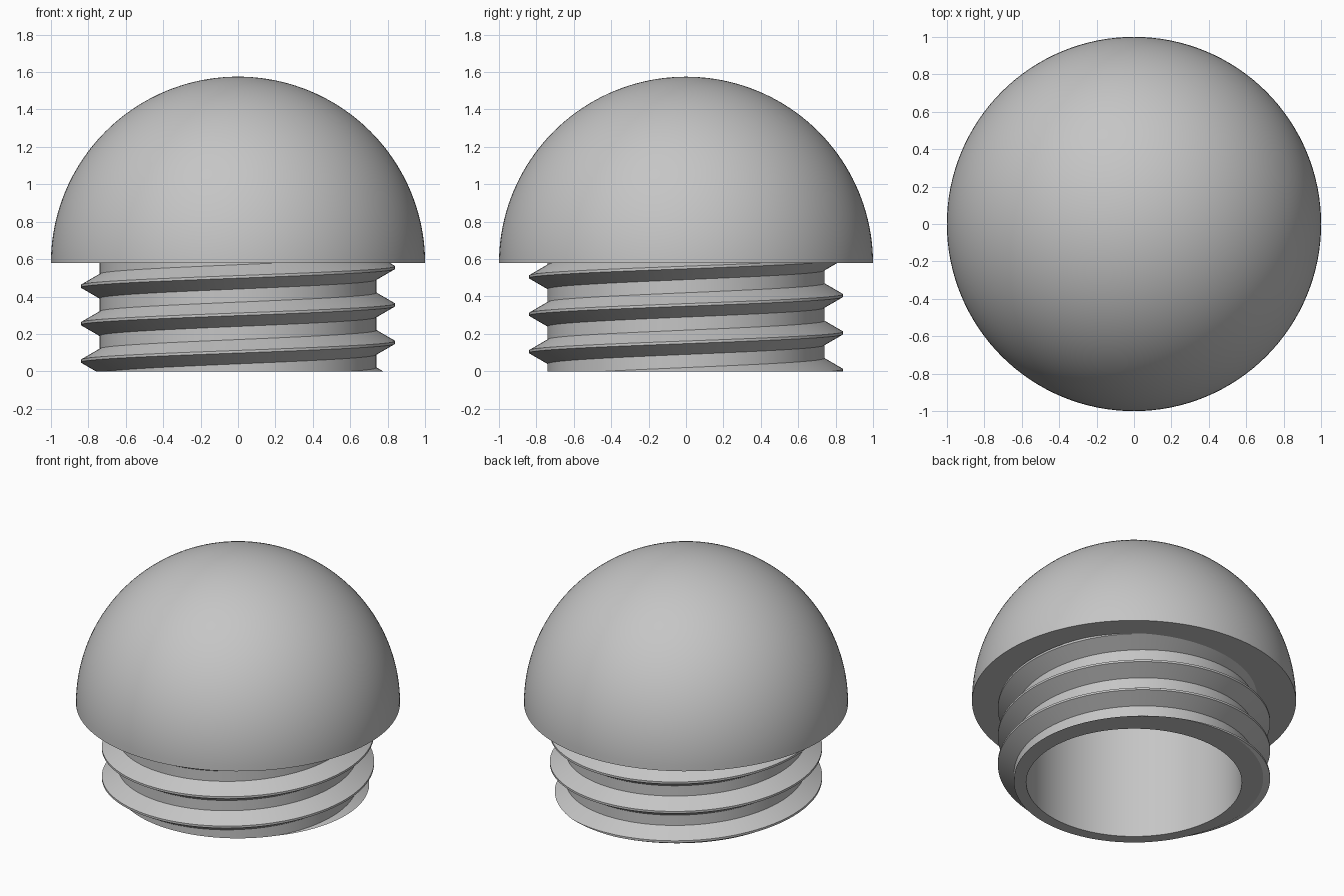
import bpy, bmesh, math

cube = bpy.data.objects.get("Cube")
if cube:
    bpy.data.objects.remove(cube)

SEGMENTS = 128          # steps around one full turn
PITCH = 0.2             # rise of the thread per turn
BORE = 0.665            # inner radius of the hollow neck
RIM_Z = 0.578           # underside of the dome

grey = bpy.data.materials.new("plain grey")
grey.use_nodes = True
grey.diffuse_color = (0.56, 0.56, 0.56, 1)
grey.node_tree.nodes["Principled BSDF"].inputs["Base Color"].default_value = (0.56, 0.56, 0.56, 1)


def finish(bm, name, angle):
    mesh = bpy.data.meshes.new(name)
    bm.to_mesh(mesh)
    bm.free()
    obj = bpy.data.objects.new(name, mesh)
    bpy.context.collection.objects.link(obj)
    mesh.materials.append(grey)
    bpy.ops.object.select_all(action="DESELECT")
    obj.select_set(True)
    bpy.context.view_layer.objects.active = obj
    bpy.ops.object.shade_smooth_by_angle(angle=math.radians(angle))
    return obj


def ring_edges(bm, z):
    return [e for e in bm.edges if e.is_boundary
            and all(abs(v.co.z - z) < 1e-4 for v in e.verts)]


def extrude_ring(bm, edges):
    geom = bmesh.ops.extrude_edge_only(bm, edges=edges)["geom"]
    return ([g for g in geom if isinstance(g, bmesh.types.BMVert)],
            [g for g in geom if isinstance(g, bmesh.types.BMEdge)])


# Dome: half profile with a flat underside, spun around z
bm = bmesh.new()
steps = 40
profile = [bm.verts.new((0.7, 0, RIM_Z))]
for i in range(steps + 1):
    a = math.pi / 2 * i / steps
    profile.append(bm.verts.new((math.cos(a), 0, RIM_Z + 0.997 * math.sin(a))))
edges = [bm.edges.new(pair) for pair in zip(profile, profile[1:])]
bmesh.ops.spin(bm, geom=profile + edges, cent=(0, 0, 0), axis=(0, 0, 1),
               angle=math.tau, steps=SEGMENTS, use_merge=True)
bmesh.ops.remove_doubles(bm, verts=bm.verts, dist=1e-5)
bmesh.ops.recalc_face_normals(bm, faces=bm.faces)
top = max(bm.faces, key=lambda f: f.calc_center_median().z)
if top.normal.z < 0:
    bmesh.ops.reverse_faces(bm, faces=bm.faces)
finish(bm, "dome", 30)

# Threaded neck: sweep one tooth and its groove along a helix
bm = bmesh.new()
tooth = [(0.74, -0.065), (0.84, -0.007), (0.84, 0.007), (0.74, 0.065), (0.74, 0.135)]
previous = None
for i in range(SEGMENTS * 6 + 1):
    a = math.tau * i / SEGMENTS
    lift = 0.155 - 2 * PITCH + PITCH * i / SEGMENTS
    row = [bm.verts.new((r * math.cos(a), r * math.sin(a), lift + z)) for r, z in tooth]
    if previous:
        for j in range(len(tooth) - 1):
            bm.faces.new((previous[j], row[j], row[j + 1], previous[j + 1]))
    previous = row
bmesh.ops.remove_doubles(bm, verts=bm.verts, dist=1e-5)

# Trim the thread flat at the bottom and just inside the dome
for z, direction in ((0, -1), (RIM_Z + 0.01, 1)):
    bmesh.ops.bisect_plane(bm, geom=bm.verts[:] + bm.edges[:] + bm.faces[:], dist=1e-6,
                           plane_co=(0, 0, z), plane_no=(0, 0, direction), clear_outer=True)
bmesh.ops.remove_doubles(bm, verts=bm.verts, dist=1e-5)

# Bottom rim, bore wall and bore ceiling
verts, edges = extrude_ring(bm, ring_edges(bm, 0))
for v in verts:
    scale = BORE / math.hypot(v.co.x, v.co.y)
    v.co = (v.co.x * scale, v.co.y * scale, 0)
verts, edges = extrude_ring(bm, edges)
for v in verts:
    v.co.z = 1.0
bmesh.ops.holes_fill(bm, edges=edges, sides=0)

bmesh.ops.recalc_face_normals(bm, faces=bm.faces)
rim = next(f for f in bm.faces if all(abs(v.co.z) < 1e-4 for v in f.verts))
if rim.normal.z > 0:
    bmesh.ops.reverse_faces(bm, faces=bm.faces)
finish(bm, "threaded_neck", 25)
